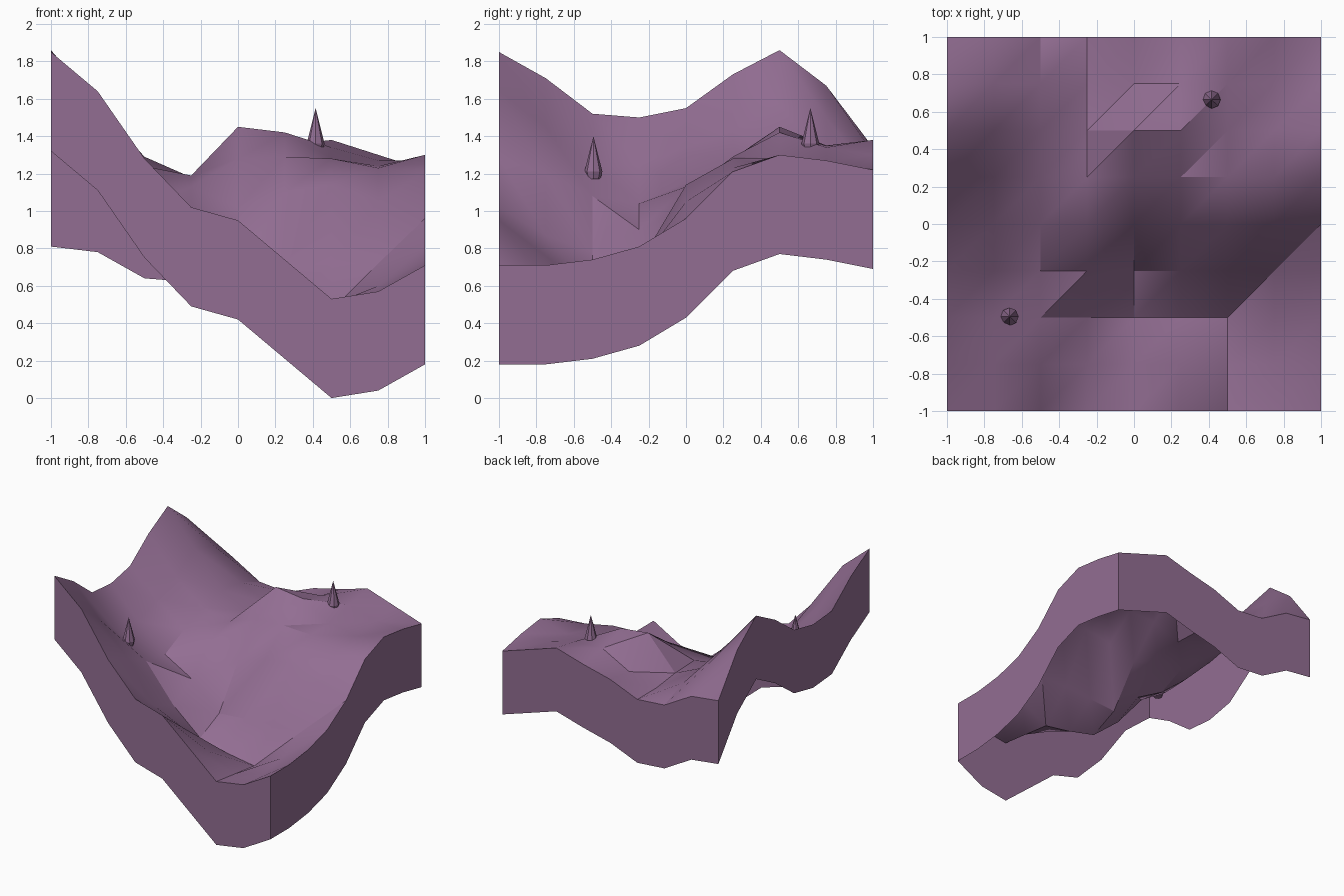
import bpy
import bmesh
import math

default_cube = bpy.data.objects.get("Cube")
if default_cube:
    bpy.data.objects.remove(default_cube, do_unlink=True)

# Single dusty mauve colour
mauve = bpy.data.materials.new("dusty_mauve")
mauve.use_nodes = True
colour = (0.29, 0.155, 0.29, 1)
mauve.diffuse_color = colour
mauve.node_tree.nodes["Principled BSDF"].inputs["Base Color"].default_value = colour

STEP = 0.25
SKIRT_DEPTH = 0.53

# Ground heights in hundredths, one row per step from front to back
HEIGHTS = [
    [185, 164, 128, 102, 95, 74, 53, 57, 71],
    [171, 145, 120, 87, 76, 62, 50, 56, 71],
    [152, 124, 108, 78, 57, 51, 47, 60, 74],
    [150, 125, 104, 90, 68, 70, 72, 72, 81],
    [155, 134, 115, 113, 102, 110, 114, 105, 96],
    [173, 143, 124, 119, 128, 129, 128, 123, 121],
    [186, 157, 129, 118, 145, 142, 128, 124, 130],
    [167, 150, 126, 115, 122, 135, 134, 127, 127],
    [134, 131, 117, 115, 125, 131, 138, 130, 122],
]


def finish(bm, name, angle):
    """Turn a bmesh into a coloured object, smooth except at sharp edges."""
    mesh = bpy.data.meshes.new(name)
    bm.to_mesh(mesh)
    bm.free()
    mesh.materials.append(mauve)
    obj = bpy.data.objects.new(name, mesh)
    bpy.context.collection.objects.link(obj)
    bpy.ops.object.select_all(action="DESELECT")
    obj.select_set(True)
    bpy.context.view_layer.objects.active = obj
    bpy.ops.object.shade_smooth_by_angle(angle=math.radians(angle))
    return obj


def build_terrain():
    """Triangulated height field with a skirt hanging from its border."""
    bm = bmesh.new()
    grid = [[bm.verts.new((col * STEP - 1, row * STEP - 1, height / 100))
             for col, height in enumerate(line)]
            for row, line in enumerate(HEIGHTS)]

    # Each cell is split along its rising diagonal
    for front, back in zip(grid, grid[1:]):
        for col in range(len(front) - 1):
            a, b = front[col], front[col + 1]
            c, d = back[col + 1], back[col]
            bm.faces.new((a, b, c))
            bm.faces.new((a, c, d))

    # Skirt walls follow the border at a constant depth, open underneath
    border = [edge for edge in bm.edges if edge.is_boundary]
    walls = bmesh.ops.extrude_edge_only(bm, edges=border)["geom"]
    lower = [v for v in walls if isinstance(v, bmesh.types.BMVert)]
    bmesh.ops.translate(bm, verts=lower, vec=(0, 0, -SKIRT_DEPTH))
    bmesh.ops.recalc_face_normals(bm, faces=bm.faces[:])
    bm.faces.ensure_lookup_table()
    if bm.faces[0].normal.z < 0:
        bmesh.ops.reverse_faces(bm, faces=bm.faces[:])
    return finish(bm, "terrain", 30)


def build_spike(name, x, y, base, sides=8):
    """Slender pointed spike with a slightly narrower foot."""
    bm = bmesh.new()
    rings = []
    for radius, lift in ((0.037, 0), (0.048, 0.04)):
        turn = math.tau / sides
        rings.append([bm.verts.new((x + radius * math.cos(i * turn),
                                    y + radius * math.sin(i * turn),
                                    base + lift)) for i in range(sides)])
    tip = bm.verts.new((x, y, base + 0.23))
    foot, waist = rings
    bm.faces.new(foot[::-1])
    for i in range(sides):
        j = (i + 1) % sides
        bm.faces.new((foot[i], foot[j], waist[j], waist[i]))
        bm.faces.new((waist[i], waist[j], tip))
    return finish(bm, name, 20)


build_terrain()
build_spike("front_spike", -0.665, -0.495, 1.17)
build_spike("back_spike", 0.415, 0.665, 1.32)
